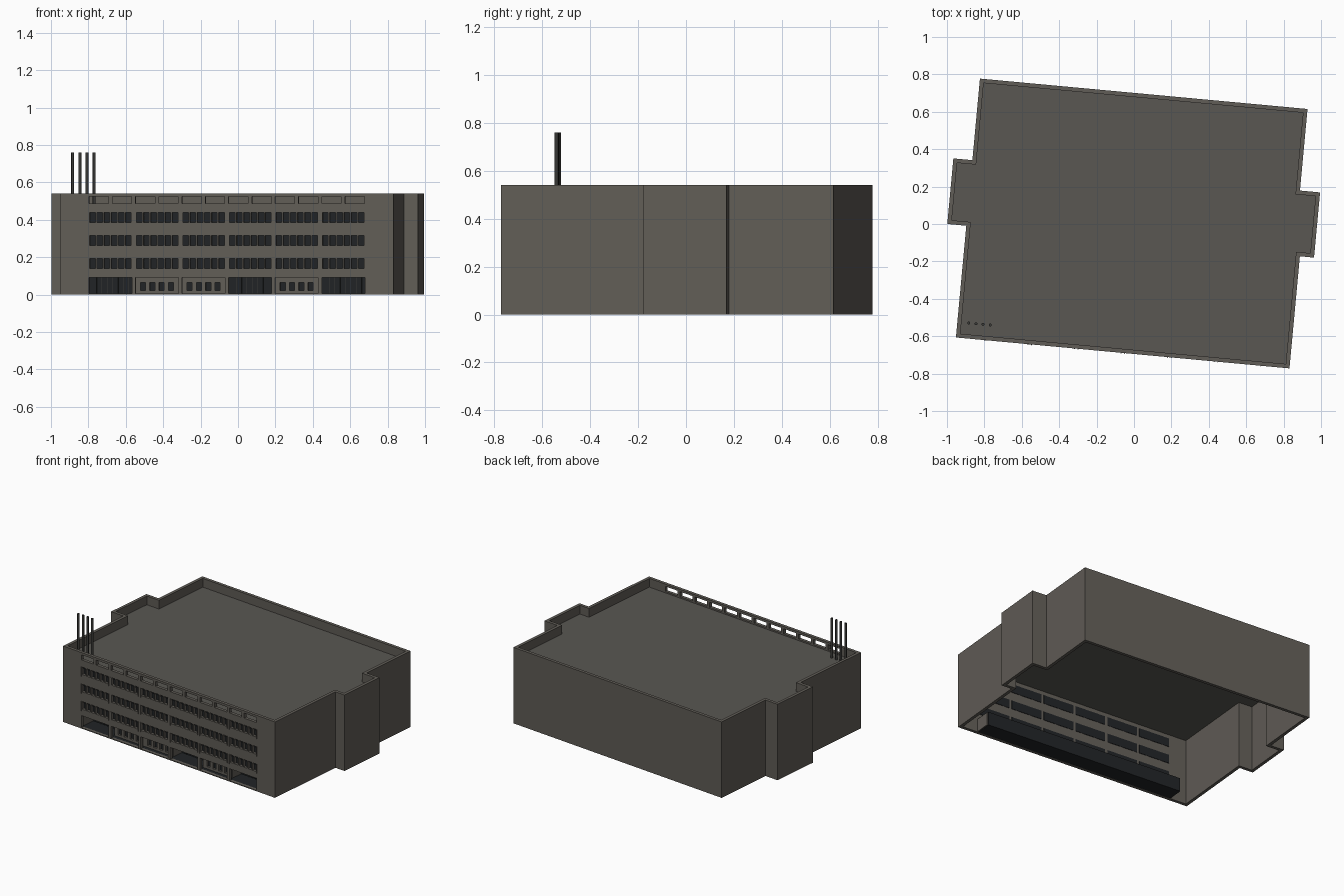
import bpy, bmesh, math
from mathutils import Vector

if "Cube" in bpy.data.objects:
    bpy.data.objects.remove(bpy.data.objects["Cube"])

ANGLE = math.radians(-5.3)      # whole building is turned slightly in plan
H, ROOF, T = 0.54, 0.478, 0.022  # wall height, roof level, wall thickness
V0 = -0.692                     # facade plane
START, PITCH, BAY = -0.736, 0.25, 0.231


def material(name, rgb):
    m = bpy.data.materials.new(name)
    m.diffuse_color = (*rgb, 1)
    m.use_nodes = True
    m.node_tree.nodes["Principled BSDF"].inputs["Base Color"].default_value = m.diffuse_color
    return m


WALL = material("wall_stone", (0.12, 0.11, 0.095))
ROOFM = material("roof_felt", (0.10, 0.095, 0.085))
DARK = material("dark_glass", (0.015, 0.017, 0.019))
METAL = material("pole_metal", (0.04, 0.04, 0.037))


def finish(name, bm, mat):
    bmesh.ops.recalc_face_normals(bm, faces=bm.faces)
    me = bpy.data.meshes.new(name)
    bm.to_mesh(me)
    bm.free()
    if mat:
        me.materials.append(mat)
    ob = bpy.data.objects.new(name, me)
    ob.rotation_euler.z = ANGLE
    bpy.context.collection.objects.link(ob)
    return ob


def boxes(name, specs, mat=None):
    """One object from boxes given as (u0, u1, v0, v1, z0, z1)."""
    bm = bmesh.new()
    for u0, u1, v0, v1, z0, z1 in specs:
        vs = bmesh.ops.create_cube(bm, size=1)["verts"]
        bmesh.ops.scale(bm, vec=(u1 - u0, v1 - v0, z1 - z0), verts=vs)
        bmesh.ops.translate(bm, vec=((u0 + u1) / 2, (v0 + v1) / 2, (z0 + z1) / 2), verts=vs)
    return finish(name, bm, mat)


def cut(ob, specs):
    cutter = boxes("cutter", specs)
    cutter.hide_render = True
    mod = ob.modifiers.new("openings", 'BOOLEAN')
    mod.operation, mod.solver, mod.object = 'DIFFERENCE', 'EXACT', cutter
    bpy.context.view_layer.objects.active = ob
    bpy.ops.object.modifier_apply(modifier=mod.name)
    bpy.data.objects.remove(cutter)


def inset(pts, d):
    out = []
    for i, p in enumerate(pts):
        a = (Vector(p) - Vector(pts[i - 1])).normalized()
        b = (Vector(pts[(i + 1) % len(pts)]) - Vector(p)).normalized()
        out.append(tuple(Vector(p) + d * Vector((-a.y - b.y, a.x + b.x))))
    return out


# Footprint with a stair tower on each side
plan = [(-0.892, V0), (0.899, V0), (0.899, -0.09), (0.975, -0.09), (0.975, 0.26), (0.867, 0.26),
        (0.867, 0.698), (-0.892, 0.698), (-0.892, 0.26), (-0.994, 0.26), (-0.994, -0.092), (-0.892, -0.092)]
inner = inset(plan, T)
n = len(plan)

# Outer walls: hollow ring, open below, parapet on top
bm = bmesh.new()
o0, o1, i0, i1 = [[bm.verts.new((*p, z)) for p in ring]
                  for ring, z in ((plan, 0), (plan, H), (inner, 0), (inner, H))]
for a, b in ((o0, o1), (o1, i1), (i1, i0), (i0, o0)):
    for k in range(n):
        m = (k + 1) % n
        bm.faces.new((a[k], a[m], b[m], b[k]))
walls = finish("outer_walls", bm, WALL)

# Flat roof slab
bm = bmesh.new()
face = bm.faces.new([bm.verts.new((*p, ROOF)) for p in inset(plan, T * 0.9)])
ext = bmesh.ops.extrude_face_region(bm, geom=[face])["geom"]
bmesh.ops.translate(bm, vec=(0, 0, -0.008), verts=[g for g in ext if isinstance(g, bmesh.types.BMVert)])
finish("roof", bm, ROOFM)

# Facade openings: parapet slots, three window rows, ground floor bays
rows = [(0.139, 0.193), (0.262, 0.316), (0.385, 0.438)]
bays = [START + PITCH * i for i in range(6)]
step = BAY / 6
va, vb = V0 - 0.03, V0 + T + 0.02
holes = [(START + 0.125 * k, START + 0.125 * k + 0.104, va, vb, 0.488, 0.524) for k in range(12)]
holes += [(u + step * k + 0.004, u + step * (k + 1) - 0.004, va, vb, z0, z1)
          for u in bays for z0, z1 in rows for k in range(6)]
holes += [(u, u + BAY, va, vb, 0.006, 0.092) for u in bays]
cut(walls, holes)

# Window glass, sills and fins at the bay edges
vi = V0 + T
boxes("window_glass", [(u, u + BAY, vi - 0.002, vi + 0.003, z0 - 0.004, z1 + 0.004)
                       for u in bays for z0, z1 in rows], DARK)
boxes("window_transoms", [(u + 0.003, u + BAY - 0.003, vi - 0.008, vi - 0.001, z1 - 0.016, z1 - 0.013)
                          for u in bays for z0, z1 in rows], DARK)
boxes("facade_fins", [(e - 0.002, e + 0.002, V0 - 0.004, V0 + 0.004, z0 - 0.012, z1 + 0.002)
                      for u in bays for e in (u, u + BAY) for z0, z1 in rows], WALL)

# Ground floor arcade behind the openings
left, right = START - 0.01, START + 5 * PITCH + BAY + 0.01
back = V0 + 0.13
boxes("arcade_slabs", [(left, right, vi - 0.002, back, z, z + 0.005) for z in (0.001, 0.092)], DARK)
boxes("arcade_ends", [(u, u + 0.006, vi - 0.002, back, 0.003, 0.095) for u in (left - 0.005, right)], WALL)
boxes("arcade_back", [(left, right, back, back + 0.005, 0.001, 0.097)], DARK)
boxes("door_mullions", [(bays[i] + BAY * k / 8 - 0.001, bays[i] + BAY * k / 8 + 0.001, back - 0.006, back + 0.001,
                         0.005, 0.093) for i in (0, 3, 5) for k in range(1, 8)], METAL)

# Closed bays with small windows
closed = [bays[i] for i in (1, 2, 4)]
bay_wall = boxes("bay_walls", [(u - 0.009, u + BAY + 0.009, V0 + 0.045, V0 + 0.06, 0.004, 0.094)
                               if u != bays[2] else
                               (u - 0.0095, u + BAY + 0.009, V0 + 0.0451, V0 + 0.0601, 0.004, 0.094)
                               for u in closed], WALL)
cut(bay_wall, [(u + 0.022 + 0.05 * k, u + 0.05 + 0.05 * k, V0 + 0.03, V0 + 0.08, 0.022, 0.066)
               for u in closed for k in range(4)])
boxes("bay_glass", [(u, u + BAY, V0 + 0.059, V0 + 0.063, 0.012, 0.075) for u in closed], DARK)
boxes("bay_sides", [(e - 0.004, e + 0.004, V0 + 0.059, back, 0.004, 0.094)
                    for e in (bays[1] - 0.005, bays[3] - 0.014, bays[4] - 0.005, bays[5] - 0.014)], WALL)

# Four rooftop poles
bm = bmesh.new()
for k in range(4):
    vs = bmesh.ops.create_cone(bm, cap_ends=True, segments=16, radius1=0.008, radius2=0.008,
                               depth=0.76 - ROOF)["verts"]
    bmesh.ops.translate(bm, vec=(-0.831 + 0.0385 * k, -0.609, (0.76 + ROOF) / 2), verts=vs)
poles = finish("roof_poles", bm, METAL)
bpy.ops.object.select_all(action='DESELECT')
poles.select_set(True)
bpy.context.view_layer.objects.active = poles
bpy.ops.object.shade_smooth_by_angle()
